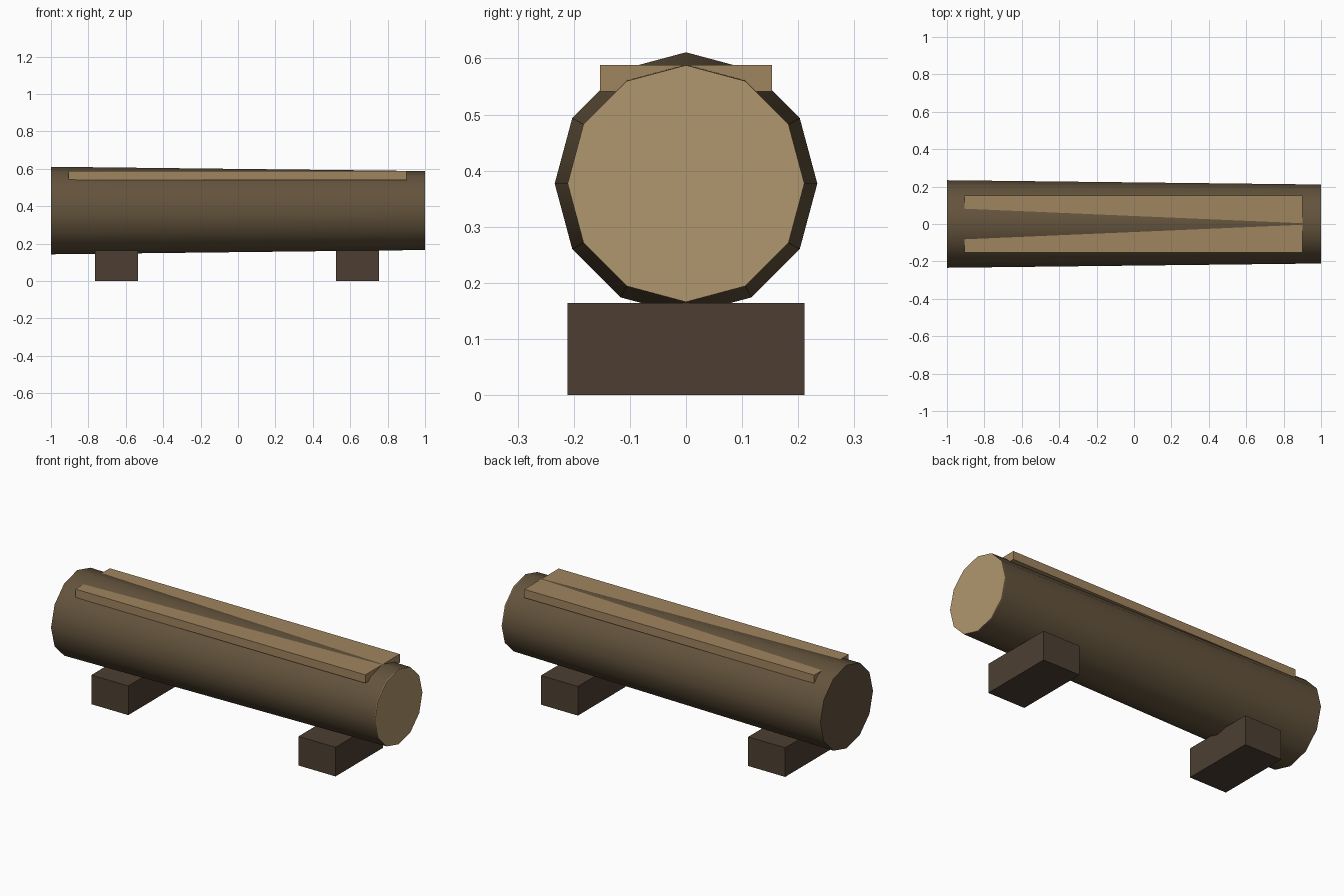
import bpy
from math import pi, radians

if "Cube" in bpy.data.objects:
    bpy.data.objects.remove(bpy.data.objects["Cube"])


def material(name, hex_rgb):
    srgb = [((hex_rgb >> s) & 255) / 255 for s in (16, 8, 0)]
    m = bpy.data.materials.new(name)
    m.diffuse_color = (*[((c + 0.055) / 1.055) ** 2.4 for c in srgb], 1)
    m.use_nodes = True
    m.node_tree.nodes["Principled BSDF"].inputs["Base Color"].default_value = m.diffuse_color
    return m


def finish(name, mat):
    o = bpy.context.object
    o.name = name
    o.data.materials.append(mat)
    bpy.ops.object.transform_apply(location=False, rotation=True, scale=True)
    return o


def box(name, lo, hi, mat):
    centre = [(a + b) / 2 for a, b in zip(lo, hi)]
    bpy.ops.mesh.primitive_cube_add(size=1, location=centre)
    bpy.context.object.scale = [b - a for a, b in zip(lo, hi)]
    return finish(name, mat)


def round_x(name, x0, x1, r0, r1, z, mat):
    """Twelve-sided tapered cylinder lying along x."""
    bpy.ops.mesh.primitive_cone_add(vertices=12, radius1=r0, radius2=r1, depth=x1 - x0,
                                    location=((x0 + x1) / 2, 0, z), rotation=(0, pi / 2, 0))
    o = finish(name, mat)
    bpy.ops.object.shade_smooth_by_angle(angle=radians(40))
    return o


bark = material("bark", 0x63533C)
cut_wood = material("cut_wood", 0xB0966E)
plank_wood = material("plank_wood", 0xA08560)
dark_wood = material("dark_wood", 0x4D3F32)

# Tapered log with a pale sawn face on the thin end
AXIS_Z = 0.377
round_x("log", -1.0, 0.996, 0.234, 0.211, AXIS_Z, bark)
round_x("sawn_end", 0.99, 1.0, 0.211, 0.211, AXIS_Z, cut_wood)

# Flattened seat that the log's ridge pokes through
box("seat", (-0.905, -0.153, 0.541), (0.90, 0.153, 0.588), plank_wood)

# Two cross blocks carrying the log
for side, x in (("left", -0.65), ("right", 0.64)):
    box(f"{side}_block", (x - 0.115, -0.211, 0), (x + 0.115, 0.211, 0.164), dark_wood)
